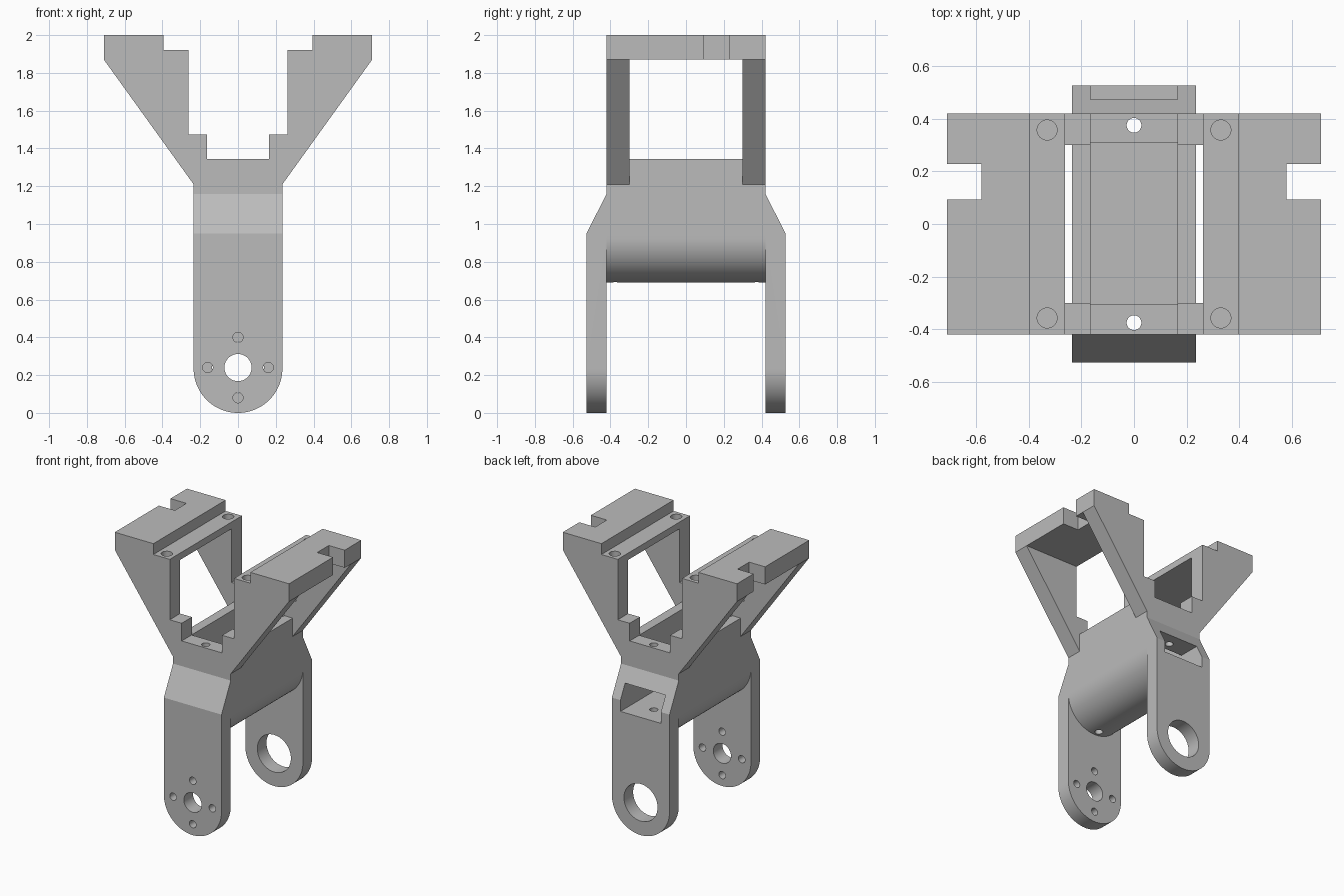
import bpy, bmesh
from math import pi, cos, sin, radians

cube = bpy.data.objects.get("Cube")
if cube:
    bpy.data.objects.remove(cube, do_unlink=True)

grey = bpy.data.materials.new("light_grey")
grey.use_nodes = True
grey.diffuse_color = (0.5, 0.5, 0.5, 1)
grey.node_tree.nodes["Principled BSDF"].inputs["Base Color"].default_value = (0.5, 0.5, 0.5, 1)


def prism(name, profile, axis, lo, hi):
    """Extrude a flat profile along one axis from lo to hi."""
    place = {"x": lambda u, v, t: (t, u, v),
             "y": lambda u, v, t: (u, t, v),
             "z": lambda u, v, t: (u, v, t)}[axis]
    bm = bmesh.new()
    a, b = ([bm.verts.new(place(u, v, t)) for u, v in profile] for t in (lo, hi))
    bm.faces.new(a)
    bm.faces.new(b[::-1])
    for i in range(len(a)):
        j = (i + 1) % len(a)
        bm.faces.new((a[i], b[i], b[j], a[j]))
    bmesh.ops.recalc_face_normals(bm, faces=bm.faces[:])
    mesh = bpy.data.meshes.new(name)
    bm.to_mesh(mesh)
    bm.free()
    obj = bpy.data.objects.new(name, mesh)
    bpy.context.collection.objects.link(obj)
    mesh.materials.append(grey)
    return obj


def arc(u, v, r, start, end, steps):
    angles = [start + (end - start) * i / steps for i in range(steps + 1)]
    return [(u + r * cos(t), v + r * sin(t)) for t in angles]


def rect(u0, u1, v0, v1):
    return [(u0, v0), (u1, v0), (u1, v1), (u0, v1)]


def mirrored(half):
    return half + [(-u, v) for u, v in reversed(half)]


def combine(cutter, operation="DIFFERENCE"):
    """Apply a boolean to the bracket and drop the helper."""
    cutter.hide_render = True
    mod = bracket.modifiers.new(cutter.name, "BOOLEAN")
    mod.operation, mod.object, mod.solver = operation, cutter, "EXACT"
    bpy.context.view_layer.objects.active = bracket
    bpy.ops.object.modifier_apply(modifier=mod.name)
    bpy.data.objects.remove(cutter, do_unlink=True)


def drill(u, v, r, axis, lo, hi):
    combine(prism("drill", arc(u, v, r, 0, 2 * pi, 40)[:-1], axis, lo, hi))


W = 0.235      # half width of the column
SLOT = 0.165   # half width of the inner cavity

# Y-shaped fork outline with a round foot
foot = arc(0, W, W, -pi, 0, 48)
right_arm = [(W, 1.21), (0.71, 1.87), (0.71, 2), (0.395, 2), (0.395, 1.92),
             (0.262, 1.92), (0.262, 1.475), (SLOT, 1.475), (SLOT, 1.345)]
bracket = prism("fork_bracket", foot + mirrored(right_arm), "y", -0.6, 0.6)

# Side outline: thick legs tapering into the narrower fork
side = [(0.527, -0.1), (0.527, 0.95), (0.42, 1.16), (0.42, 2.1)]
combine(prism("side_outline", mirrored(side), "x", -1, 1), "INTERSECT")

# Gap between the legs, under the round belly
belly = arc(0, 0.925, W, -pi, 0, 48)
gap = belly + [(0.3, 0.925), (0.3, -0.1), (-0.3, -0.1), (-0.3, 0.925)]
combine(prism("leg_gap", gap, "y", -0.42, 0.42))

# Windows through the arms, leaving four posts and two top plates
window = [(W, 1.345), (W, 1.2), (1, 1.2), (1, 1.87)]
combine(prism("arm_window", mirrored(window), "y", -0.3, 0.3))

# Cavity in the body and its exit slot at the back
combine(prism("cavity", rect(-SLOT, SLOT, -0.305, 0.31), "z", 0.867, 1.6))
combine(prism("exit_slot", rect(-SLOT, SLOT, 0.2, 0.7), "z", 0.867, 1.055))

for s in (-1, 1):
    # Outer notch in each top plate
    combine(prism("plate_notch", rect(*sorted((s * 0.58, s * 0.8)), 0.093, 0.228),
                  "z", 1.8, 2.1))
    # Vertical holes through the end walls
    drill(0, s * 0.375, 0.028, "z", 0.5, 1.6)
    # Blind screw holes on the plate ledges
    for t in (-1, 1):
        drill(s * 0.33, t * 0.357, 0.038, "z", 1.77, 2.1)

# Front leg: shaft hole and a ring of four screw holes
drill(0, 0.24, 0.072, "y", -0.7, -0.3)
for k in range(4):
    drill(0.16 * cos(k * pi / 2), 0.24 + 0.16 * sin(k * pi / 2), 0.027, "y", -0.7, -0.3)
# Back leg: bearing hole
drill(0, 0.24, 0.137, "y", 0.3, 0.7)

bpy.ops.object.select_all(action="DESELECT")
bracket.select_set(True)
bpy.context.view_layer.objects.active = bracket
bpy.ops.object.shade_smooth_by_angle(angle=radians(20))
